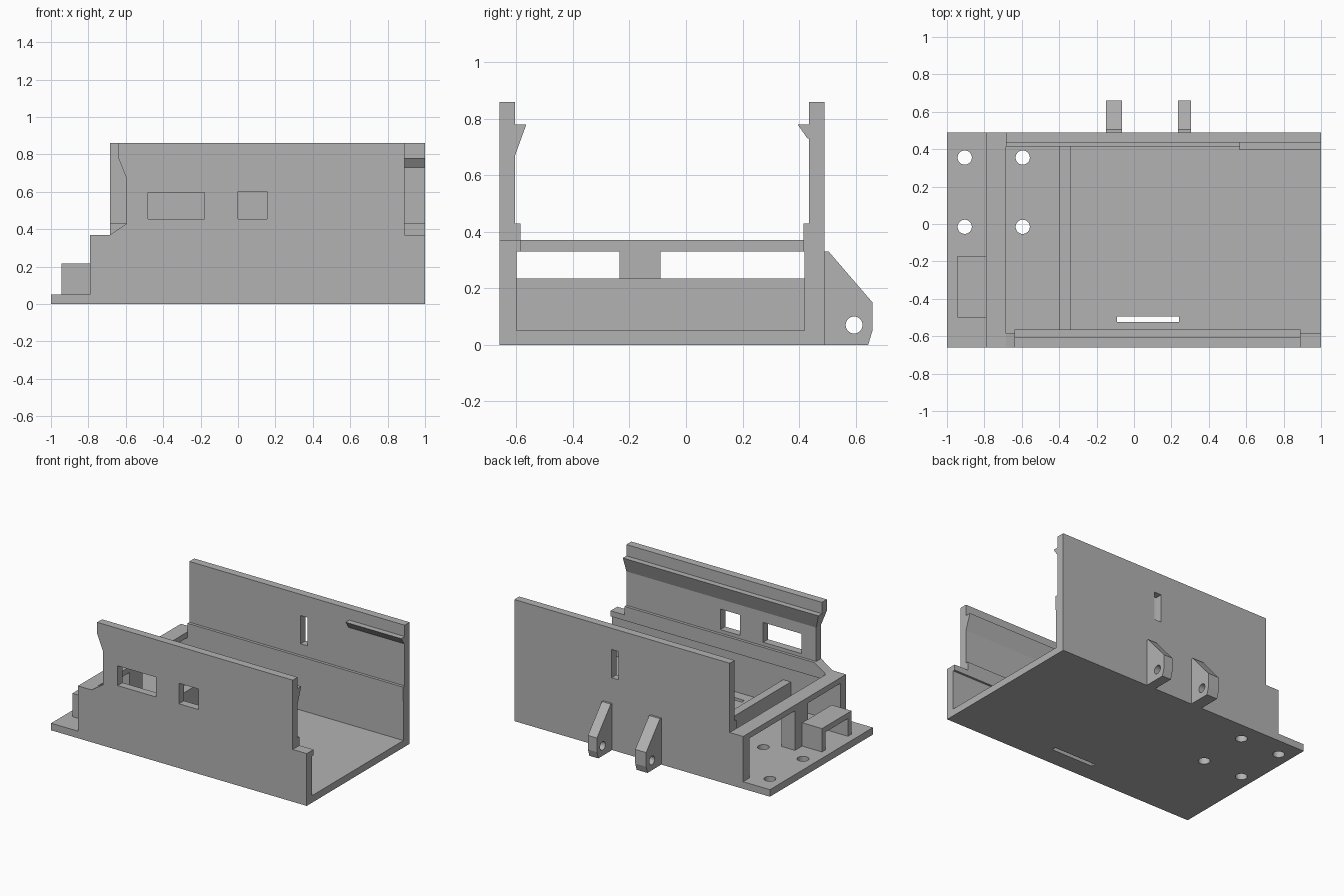
import bpy
import bmesh
import math
from mathutils import Vector

cube = bpy.data.objects.get("Cube")
if cube:
    bpy.data.objects.remove(cube, do_unlink=True)

grey = bpy.data.materials.new("light grey plastic")
grey.use_nodes = True
colour = (0.45, 0.45, 0.45, 1)
grey.diffuse_color = colour
grey.node_tree.nodes["Principled BSDF"].inputs["Base Color"].default_value = colour


def prism(name, points, axis, start, end):
    """Extrude a 2D outline along an axis; points use the other two axes in order."""
    bm = bmesh.new()
    slot = "xyz".index(axis)
    verts = []
    for p in points:
        co = list(p)
        co.insert(slot, start)
        verts.append(bm.verts.new(co))
    face = bm.faces.new(verts)
    ext = bmesh.ops.extrude_face_region(bm, geom=[face])
    shift = Vector([end - start if i == slot else 0 for i in range(3)])
    bmesh.ops.translate(bm, vec=shift, verts=[g for g in ext["geom"] if isinstance(g, bmesh.types.BMVert)])
    bmesh.ops.recalc_face_normals(bm, faces=bm.faces)
    mesh = bpy.data.meshes.new(name)
    bm.to_mesh(mesh)
    bm.free()
    mesh.materials.append(grey)
    obj = bpy.data.objects.new(name, mesh)
    bpy.context.collection.objects.link(obj)
    return obj


def box(name, x, y, z):
    return prism(name, [(x[0], y[0]), (x[1], y[0]), (x[1], y[1]), (x[0], y[1])], "z", *z)


def rod(name, centre, radius, axis, start, end, sides=32):
    pts = [(centre[0] + radius * math.cos(math.tau * i / sides),
            centre[1] + radius * math.sin(math.tau * i / sides)) for i in range(sides)]
    return prism(name, pts, axis, start, end)


def combine(obj, tools, operation="DIFFERENCE"):
    """Apply booleans and discard the tool objects."""
    for tool in tools:
        tool.hide_render = True
        mod = obj.modifiers.new("cut", "BOOLEAN")
        mod.operation = operation
        mod.solver = "EXACT"
        mod.object = tool
    bpy.context.view_layer.update()
    graph = bpy.context.evaluated_depsgraph_get()
    mesh = bpy.data.meshes.new_from_object(obj.evaluated_get(graph))
    obj.modifiers.clear()
    obj.data = mesh
    for tool in tools:
        bpy.data.objects.remove(tool, do_unlink=True)


FLOOR, RIM, TOP = 0.05, 0.37, 0.86
FRONT, BACK = -0.66, 0.49

# Floor plate with screw holes and a slot
floor = box("floor_plate", (-1, 1), (FRONT, BACK), (0, FLOOR))
holes = [rod("hole", (x, y), 0.038, "z", -0.1, 0.2) for x in (-0.905, -0.595) for y in (-0.015, 0.355)]
holes.append(box("slot", (-0.09, 0.24), (-0.525, -0.495), (-0.1, 0.2)))
combine(floor, holes)

# Front wall: section with rail and snap lip, trimmed to its side outline
front = prism("front_wall", [
    (FRONT, FLOOR), (-0.6, FLOOR), (-0.6, 0.33), (-0.585, 0.33), (-0.585, 0.43), (-0.605, 0.43),
    (-0.605, 0.67), (-0.565, 0.78), (-0.605, 0.78), (-0.605, TOP), (FRONT, TOP)], "x", -0.79, 1)
outline = prism("outline", [
    (-0.8, 0), (1.1, 0), (1.1, RIM), (0.89, RIM), (0.89, 0.9), (-0.64, 0.9), (-0.64, 0.78),
    (-0.595, 0.67), (-0.595, 0.43), (-0.685, RIM), (-0.8, RIM)], "y", -0.8, -0.4)
combine(front, [outline], "INTERSECT")
combine(front, [box("window", (-0.48, -0.18), (-0.8, -0.4), (0.455, 0.595)),
                box("window", (0, 0.155), (-0.8, -0.4), (0.455, 0.6))])

# Back wall with rail, stepped end and a narrow slot
back = prism("back_wall", [
    (BACK, FLOOR), (0.42, FLOOR), (0.42, 0.33), (0.415, 0.33), (0.415, 0.43),
    (0.435, 0.43), (0.435, TOP), (BACK, TOP)], "x", -0.79, 1)
combine(back, [box("step", (-0.9, -0.685), (0.3, 0.6), (RIM, 1)),
               box("slot", (0.185, 0.24), (0.3, 0.6), (0.51, 0.71))])
prism("back_snap_lip", [(0.435, 0.78), (0.395, 0.78), (0.43, 0.73), (0.435, 0.73)], "x", 0.565, 1)

# End frame and inner partition
box("end_crossbar", (-0.79, -0.685), (-0.6, 0.42), (0.33, RIM))
box("end_post", (-0.79, -0.685), (-0.235, -0.09), (FLOOR, 0.33))
box("partition", (-0.4, -0.34), (-0.6, 0.42), (FLOOR, 0.235))

# Small arched cover on the end shelf
prism("shelf_arch", [
    (-0.5, FLOOR), (-0.5, 0.215), (-0.17, 0.215), (-0.17, FLOOR),
    (-0.21, FLOOR), (-0.21, 0.175), (-0.46, 0.175), (-0.46, FLOOR)], "x", -0.945, -0.79)

# Hinge lugs on the back
for side, x0, x1 in (("right", -0.15, -0.065), ("left", 0.235, 0.305)):
    lug = prism("hinge_lug_" + side, [
        (BACK, 0), (0.645, 0), (0.66, 0.05), (0.66, 0.15), (0.505, 0.33), (BACK, 0.33)], "x", x0, x1)
    combine(lug, [rod("pin_hole", (0.595, 0.07), 0.03, "x", x0 - 0.1, x1 + 0.1)])
